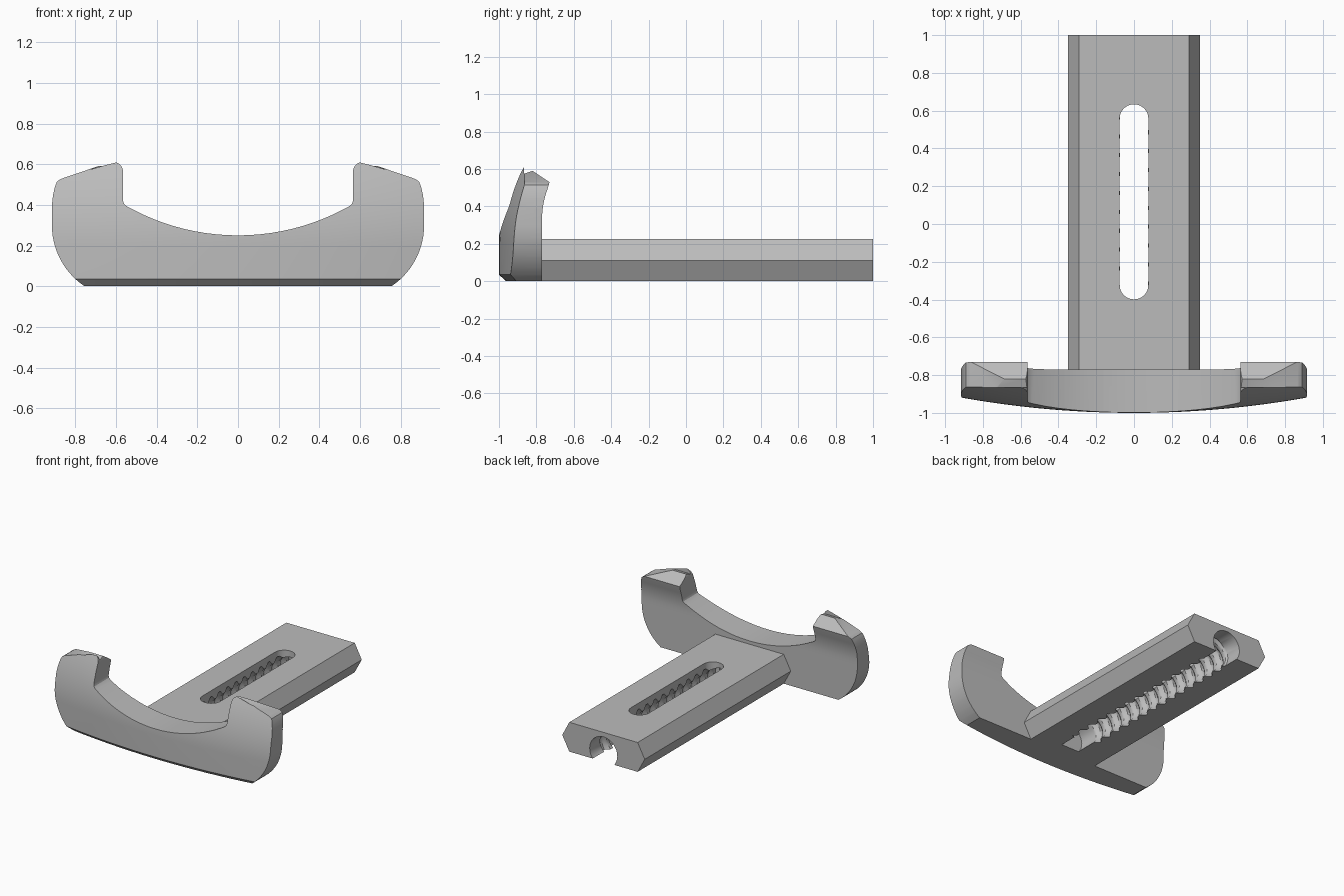
import bpy
import bmesh
from math import sin, cos, pi, sqrt, radians

if "Cube" in bpy.data.objects:
    bpy.data.objects.remove(bpy.data.objects["Cube"])

GREY = (0.5, 0.5, 0.5, 1)
metal = bpy.data.materials.new("plain_grey")
metal.use_nodes = True
metal.diffuse_color = GREY
metal.node_tree.nodes["Principled BSDF"].inputs["Base Color"].default_value = GREY


def loft(name, rings):
    """Closed solid bridging equal-length rings, capped at both ends."""
    bm = bmesh.new()
    loops = [[bm.verts.new(p) for p in ring] for ring in rings]
    n = len(loops[0])
    for a, b in zip(loops, loops[1:]):
        for i in range(n):
            j = (i + 1) % n
            bm.faces.new((a[i], a[j], b[j], b[i]))
    bm.faces.new(loops[0])
    bm.faces.new(loops[-1])
    bmesh.ops.recalc_face_normals(bm, faces=bm.faces)
    mesh = bpy.data.meshes.new(name)
    bm.to_mesh(mesh)
    bm.free()
    mesh.materials.append(metal)
    obj = bpy.data.objects.new(name, mesh)
    bpy.context.collection.objects.link(obj)
    return obj


def activate(obj):
    bpy.ops.object.select_all(action='DESELECT')
    obj.select_set(True)
    bpy.context.view_layer.objects.active = obj


def combine(obj, tool, operation):
    """Apply a boolean and discard the tool."""
    tool.hide_render = True
    mod = obj.modifiers.new("cut", 'BOOLEAN')
    mod.operation, mod.solver, mod.object = operation, 'EXACT', tool
    activate(obj)
    bpy.ops.object.modifier_apply(modifier=mod.name)
    bpy.data.objects.remove(tool)


def smooth(obj):
    activate(obj)
    bpy.ops.object.shade_smooth_by_angle(angle=radians(28))


def arc(cx, cy, r, start, end, n):
    angles = [radians(start + (end - start) * i / n) for i in range(n + 1)]
    return [(cx + r * cos(a), cy + r * sin(a)) for a in angles]


# Jaw body: bowed front that leans back, hooks swelling at the rear
def front_y(x, z):
    bow = -1 + 5.2 - sqrt(5.2 ** 2 - x * x)
    lean = 0.595 * max(0, z - 0.2) ** 2
    return bow + lean + 1.1 * max(0, 0.035 - z)


def back_y(z):
    return -0.77 + 0.04 * min(1, max(0, (z - 0.33) / 0.19)) ** 2


heights = [-0.02, 0.035, 0.2] + [0.2 + 0.03 * i for i in range(1, 16)]
stations = [i / 24 for i in range(-24, 25)]
jaw = loft("jaw", [
    [(x, front_y(x, z), z) for z in heights]
    + [(x, back_y(z), z) for z in reversed(heights)]
    for x in stations])

# Jaw outline: half profile, mirrored
half = arc(0.555, 0.3, 0.36, -56.4, 0, 14)
half += [(0.915, 0.4), (0.909, 0.45), (0.9, 0.49), (0.89, 0.515), (0.87, 0.528)]
half += arc(0.615, 0.562, 0.05, 70, 180, 10)
half += [(0.565, 0.42), (0.56, 0.405), (0.548, 0.394)]
half += [(x, 1.365 - sqrt(1.115 ** 2 - x * x)) for x in [0.53 - 0.053 * i for i in range(10)]]
outline = half + [(0, 0.25)] + [(-x, z) for x, z in reversed(half)]
combine(jaw, loft("outline_tool", [[(x, y, z) for x, z in outline] for y in (-1.2, -0.5)]), 'INTERSECT')

# Sloping hook tops behind a thin front lip
bevel = [(-0.866, 0.8), (-0.866, 0.575), (-0.82, 0.59), (-0.73, 0.53), (-0.6, 0.443), (-0.6, 0.8)]
combine(jaw, loft("bevel_tool", [[(x, y, z) for y, z in bevel] for x in (-1.1, 1.1)]), 'DIFFERENCE')
smooth(jaw)

# Hexagonal slide bar
hexagon = [(-0.29, 0), (0.29, 0), (0.35, 0.112), (0.29, 0.225), (-0.29, 0.225), (-0.35, 0.112)]
bar = loft("slide_bar", [[(x, y, z) for x, z in hexagon] for y in (-0.77, 1)])

# Threaded channel, open along the underside
PITCH, SIDES = 0.1, 48


def channel_ring(y):
    ring = []
    for i in range(SIDES):
        t = (y / PITCH - i / SIDES) % 1
        groove = min(1, max(0, 1.4 - 4 * abs(t - 0.5)))
        r = 0.105 + (0.025 * groove if -0.55 < y < 0.87 else 0)
        if y > 0.87:
            r = 0.117
        a = 2 * pi * i / SIDES
        ring.append((r * cos(a), y, 0.073 + r * sin(a)))
    return ring


channel_ys = [-0.69] + [-0.555 + 0.01 * i for i in range(144)] + [1.05]
combine(bar, loft("channel_tool", [channel_ring(y) for y in channel_ys]), 'DIFFERENCE')

# Rounded slot through the top
slot = arc(0, 0.558, 0.076, 0, 180, 16) + arc(0, -0.323, 0.076, 180, 360, 16)
combine(bar, loft("slot_tool", [[(x, y, z) for x, y in slot] for z in (0.07, 0.3)]), 'DIFFERENCE')
smooth(bar)
